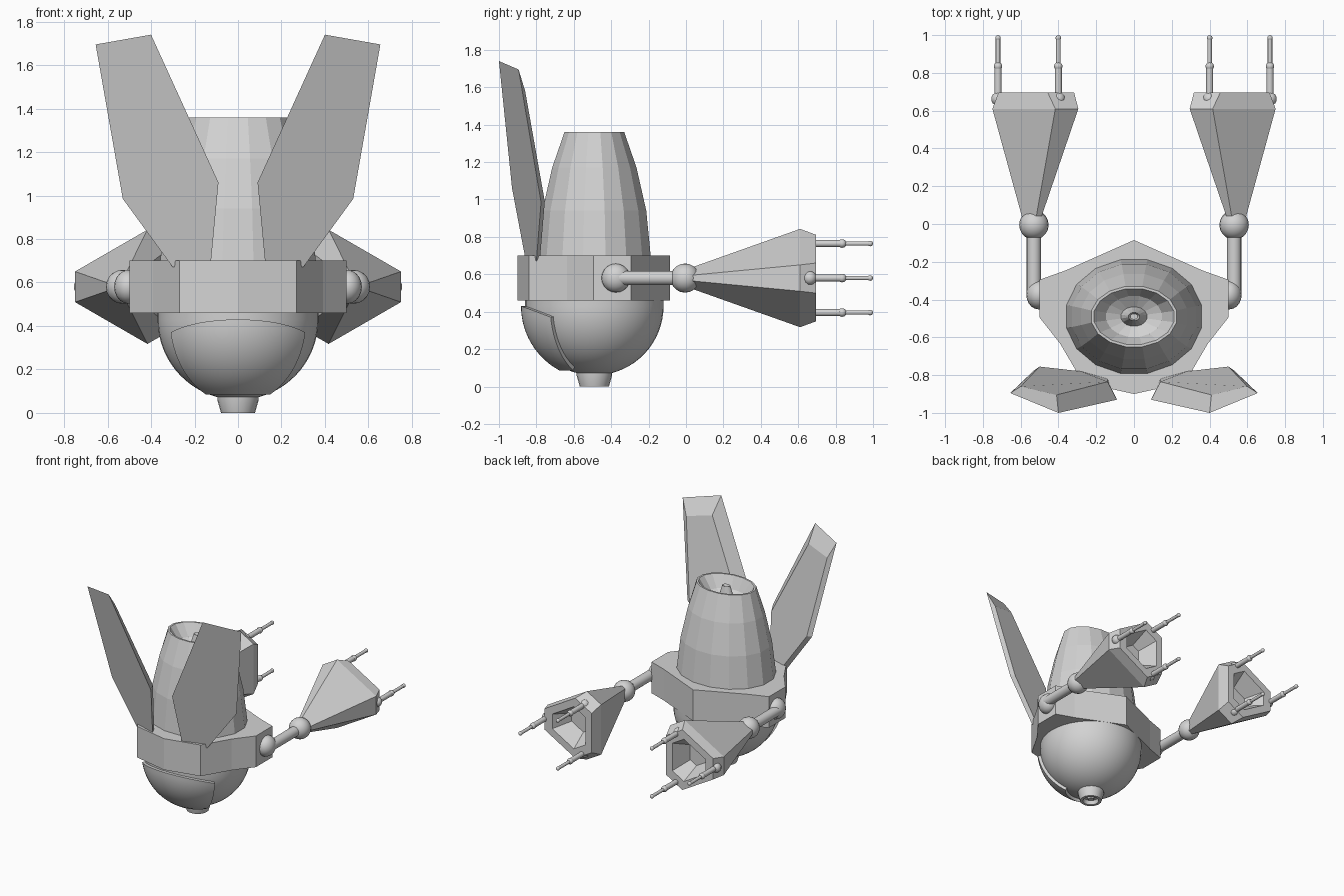
import bpy, bmesh, math
from mathutils import Vector

if "Cube" in bpy.data.objects:
    bpy.data.objects.remove(bpy.data.objects["Cube"])

grey = bpy.data.materials.new("plain grey")
grey.diffuse_color = (0.65, 0.65, 0.65, 1)
grey.use_nodes = True
grey.node_tree.nodes["Principled BSDF"].inputs["Base Color"].default_value = grey.diffuse_color
CY = -0.49  # body axis


def finish(name, bm, smooth=None):
    bmesh.ops.recalc_face_normals(bm, faces=bm.faces)
    me = bpy.data.meshes.new(name)
    bm.to_mesh(me)
    bm.free()
    ob = bpy.data.objects.new(name, me)
    bpy.context.collection.objects.link(ob)
    me.materials.append(grey)
    if smooth:
        bpy.ops.object.select_all(action='DESELECT')
        ob.select_set(True)
        bpy.context.view_layer.objects.active = ob
        bpy.ops.object.shade_smooth_by_angle(angle=math.radians(smooth))
    return ob


def loft(name, rings, smooth=None):
    """Skin equal-length rings of points and cap both ends."""
    bm = bmesh.new()
    vs = [[bm.verts.new(p) for p in r] for r in rings]
    n = len(vs[0])
    for a, b in zip(vs, vs[1:]):
        for i in range(n):
            j = (i + 1) % n
            bm.faces.new((a[i], a[j], b[j], b[i]))
    bm.faces.new(vs[0])
    bm.faces.new(vs[-1])
    return finish(name, bm, smooth)


def revolve_z(name, profile, n, smooth=None, turn=0.0):
    """Profile entries are (x radius, y radius, z)."""
    rings = []
    for rx, ry, z in profile:
        rings.append([(rx * math.cos(t), CY + ry * math.sin(t), z)
                      for t in (2 * math.pi * (i + turn) / n for i in range(n))])
    return loft(name, rings, smooth)


def revolve_y(name, cx, cz, profile, n=14):
    """Profile entries are (radius, y), turned around an axis along y."""
    rings = [[(cx + r * math.cos(2 * math.pi * i / n), y, cz + r * math.sin(2 * math.pi * i / n))
              for i in range(n)] for r, y in profile]
    return loft(name, rings, 40)


def ball(name, centre, radii, seg=20):
    bm = bmesh.new()
    bmesh.ops.create_uvsphere(bm, u_segments=seg, v_segments=seg // 2, radius=1)
    for v in bm.verts:
        v.co = Vector(c + k * r for c, k, r in zip(centre, v.co, radii))
    return finish(name, bm, 60)


# Collar plate around the body
half = [(0.36, -0.245), (0.5, -0.295), (0.5, -0.495), (0.39, -0.635), (0.27, -0.84)]
outline = [(0, -0.085)] + half + [(0, -0.9)] + [(-x, y) for x, y in reversed(half)]
loft("collar", [[(x, y, z) for x, y in outline] for z in (0.46, 0.70)])

# Faceted tapering upper body with an open bowl and a small centre cone
revolve_z("upper_body", [
    (0.37, 0.315, 0.60), (0.365, 0.307, 0.70), (0.335, 0.283, 0.94),
    (0.285, 0.23, 1.17), (0.23, 0.163, 1.36),
    (0.215, 0.15, 1.36), (0.15, 0.11, 1.27), (0.07, 0.052, 1.23),
    (0.055, 0.04, 1.27), (0.03, 0.022, 1.35), (0.02, 0.015, 1.33)], 16, None, 0.5)

# Round lower dome
R, CZ = 0.37, 0.43
dome = [(R, R, 0.50)]
for i in range(16):
    a = math.radians(90 * i / 16.5)
    dome.append((R * math.cos(a), R * math.cos(a), CZ - R * math.sin(a)))
revolve_z("lower_dome", dome, 40, 40)

# Raised visor over the front of the dome
bm = bmesh.new()
NU, NV, RV = 20, 12, 0.392
grid = []
for j in range(NV + 1):
    row = []
    for i in range(NU + 1):
        u = 2 * i / NU - 1
        top = 0.43 - 0.06 * u * u
        z = 0.085 + (top - 0.085) * (j / NV)
        az = math.radians(53) * u
        r = math.sqrt(max(RV ** 2 - (CZ - z) ** 2, 0))
        row.append(bm.verts.new((r * math.sin(az), CY - r * math.cos(az), z)))
    grid.append(row)
for j in range(NV):
    for i in range(NU):
        bm.faces.new((grid[j][i], grid[j][i + 1], grid[j + 1][i + 1], grid[j + 1][i]))
rim = [e for e in bm.edges if e.is_boundary]
skirt = bmesh.ops.extrude_edge_only(bm, edges=rim)["geom"]
centre = Vector((0, CY, CZ))
for v in skirt:
    if isinstance(v, bmesh.types.BMVert):
        v.co = centre + (v.co - centre) * 0.91
finish("visor", bm, 40)

# Bottom nozzle with a recessed opening
revolve_z("nozzle", [(r, r, z) for r, z in (
    (0.095, 0.09), (0.095, 0.06), (0.078, 0.0), (0.058, 0.0), (0.05, 0.03),
    (0.025, 0.03), (0.02, 0.012))], 20, 30)

# Tall swept fins: flat front outline and a smaller bevelled back
fin_front = [(0.40, -1.0, 1.74), (0.655, -0.895, 1.695), (0.53, -0.775, 0.985),
             (0.30, -0.80, 0.67), (0.125, -0.86, 0.69), (0.09, -0.93, 1.06)]
fin_back = [(0.41, -0.905, 1.62), (0.60, -0.86, 1.58), (0.50, -0.755, 0.99),
            (0.28, -0.78, 0.69), (0.14, -0.82, 0.71), (0.14, -0.835, 1.05)]

for s, side in ((1, "right"), (-1, "left")):
    loft(side + "_fin", [[(s * x, y, z) for x, y, z in ring] for ring in (fin_front, fin_back)])

    # Shoulder, arm tube and wrist ball
    ball(side + "_shoulder", (s * 0.505, -0.375, 0.58), (0.065, 0.077, 0.077))
    revolve_y(side + "_arm", s * 0.53, 0.58, [(0.038, -0.38), (0.038, -0.02)], 18)
    ball(side + "_wrist", (s * 0.53, -0.005, 0.58), (0.078, 0.078, 0.078))

    # Flared hand: clipped-triangle section, hollow at the open end
    rings = []
    for cx, r, y, cut in ((0.535, 0.055, 0.02, 15), (0.487, 0.272, 0.61, 15),
                          (0.497, 0.235, 0.695, 20), (0.497, 0.165, 0.695, 20),
                          (0.497, 0.09, 0.56, 20)):
        angles = [math.radians(k + d) for k in (0, 120, 240) for d in (-cut, cut)]
        rings.append([(s * (cx + r * math.cos(a)), y, 0.58 + r * math.sin(a)) for a in angles])
    loft(side + "_hand", rings)

    # Three jointed fingers per hand
    for k in range(3):
        a = 2 * math.pi * k / 3
        x, z = s * (0.507 + 0.213 * math.cos(a)), 0.58 + 0.213 * math.sin(a)
        tag = f"{side}_finger_{k + 1}"
        revolve_y(tag, x, z, [(0.019, 0.66), (0.019, 0.835), (0.012, 0.835), (0.012, 0.99)])
        for part, y, r in (("knuckle", 0.662, 0.037), ("joint", 0.835, 0.023), ("tip", 0.985, 0.015)):
            ball(f"{tag}_{part}", (x, y, z), (r, r, r), 14)
